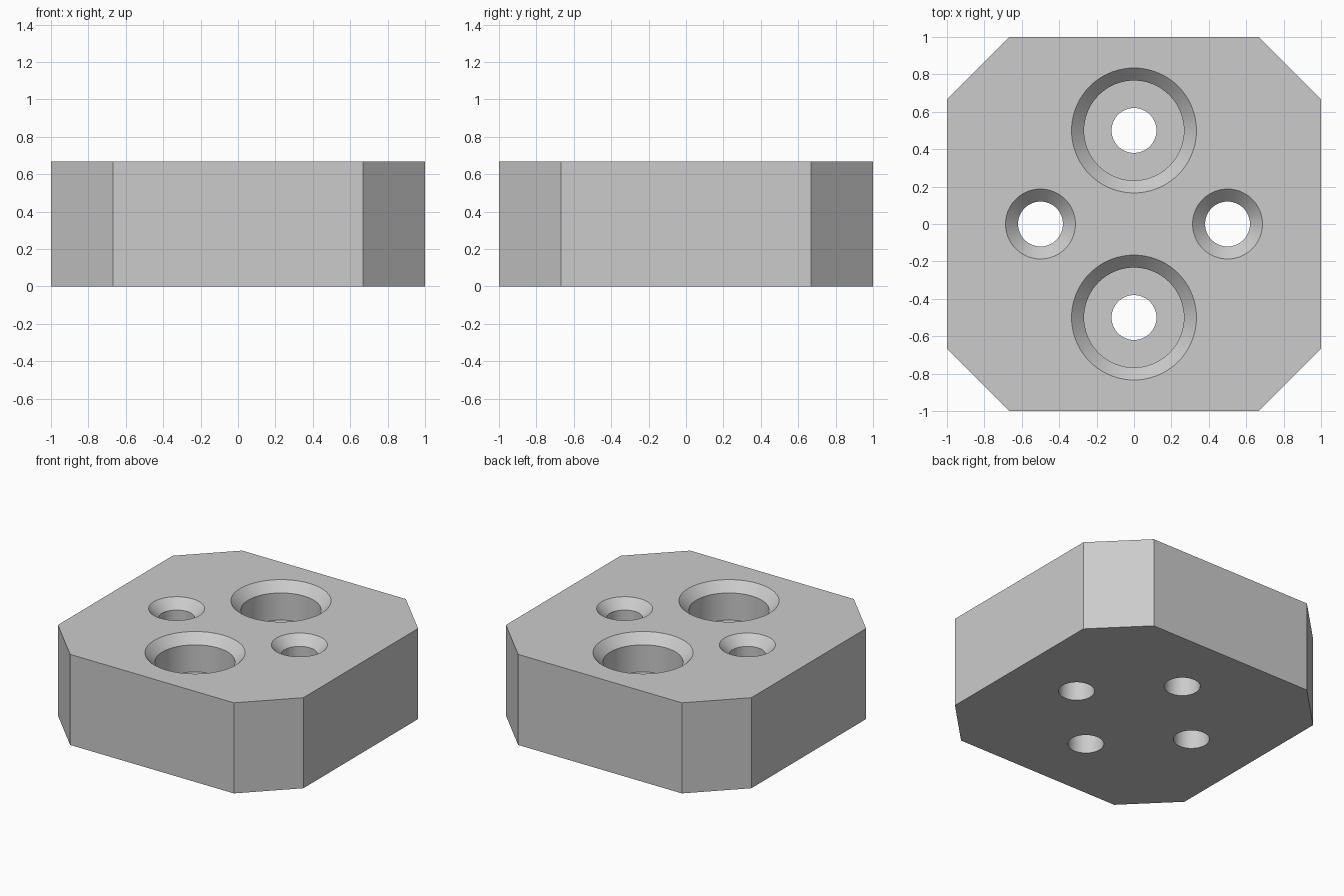
import bpy
import bmesh
import math

if "Cube" in bpy.data.objects:
    bpy.data.objects.remove(bpy.data.objects["Cube"], do_unlink=True)

HEIGHT = 0.667
CORNER = 0.667        # where each corner cut starts
HOLE_R = 0.12
BORE_R = 0.267
BORE_DEPTH = 0.267
CHAMFER = 0.067
OVER = 0.05           # cutter overshoot past the block
SEGMENTS = 72

grey = bpy.data.materials.new("light grey")
grey.use_nodes = True
grey.diffuse_color = (0.6, 0.6, 0.6, 1)
grey.node_tree.nodes["Principled BSDF"].inputs["Base Color"].default_value = (0.6, 0.6, 0.6, 1)


def make_object(name, bm):
    bmesh.ops.recalc_face_normals(bm, faces=bm.faces)
    mesh = bpy.data.meshes.new(name)
    bm.to_mesh(mesh)
    bm.free()
    mesh.materials.append(grey)
    obj = bpy.data.objects.new(name, mesh)
    bpy.context.collection.objects.link(obj)
    return obj


def lathe(name, profile, x, y):
    """Closed solid of revolution from (radius, z) points, bottom to top."""
    bm = bmesh.new()
    rings = []
    for r, z in profile:
        angles = [math.tau * i / SEGMENTS for i in range(SEGMENTS)]
        rings.append([bm.verts.new((x + r * math.cos(a), y + r * math.sin(a), z)) for a in angles])
    for low, high in zip(rings, rings[1:]):
        for i in range(SEGMENTS):
            j = (i + 1) % SEGMENTS
            bm.faces.new((low[i], low[j], high[j], high[i]))
    bm.faces.new(rings[0])
    bm.faces.new(rings[-1])
    return make_object(name, bm)


# Square block with cut corners
bm = bmesh.new()
outline = [(CORNER, -1), (1, -CORNER), (1, CORNER), (CORNER, 1),
           (-CORNER, 1), (-1, CORNER), (-1, -CORNER), (-CORNER, -1)]
base = bm.faces.new([bm.verts.new((x, y, 0)) for x, y in outline])
top = bmesh.ops.extrude_face_region(bm, geom=[base], use_keep_orig=True)
top_verts = [g for g in top["geom"] if isinstance(g, bmesh.types.BMVert)]
bmesh.ops.translate(bm, vec=(0, 0, HEIGHT), verts=top_verts)
block = make_object("mounting_block", bm)


# Chamfered mouth, continued above the top face
def mouth(radius):
    return [(radius, HEIGHT - CHAMFER), (radius + CHAMFER + OVER, HEIGHT + OVER)]


small_hole = [(HOLE_R, -OVER)] + mouth(HOLE_R)
floor = HEIGHT - BORE_DEPTH
counterbore = [(HOLE_R, -OVER), (HOLE_R, floor), (BORE_R, floor)] + mouth(BORE_R)

# Two plain holes left and right, two counterbored holes front and back
cutters = []
for side in (-0.5, 0.5):
    cutters.append(lathe("small_hole_cutter", small_hole, side, 0))
    cutters.append(lathe("counterbore_cutter", counterbore, 0, side))

bpy.ops.object.select_all(action="DESELECT")
block.select_set(True)
bpy.context.view_layer.objects.active = block
for cutter in cutters:
    cutter.hide_render = True
    mod = block.modifiers.new("drill", "BOOLEAN")
    mod.operation = "DIFFERENCE"
    mod.solver = "EXACT"
    mod.object = cutter
    bpy.ops.object.modifier_apply(modifier=mod.name)
    bpy.data.objects.remove(cutter, do_unlink=True)

bpy.ops.object.shade_smooth_by_angle(angle=math.radians(30))
